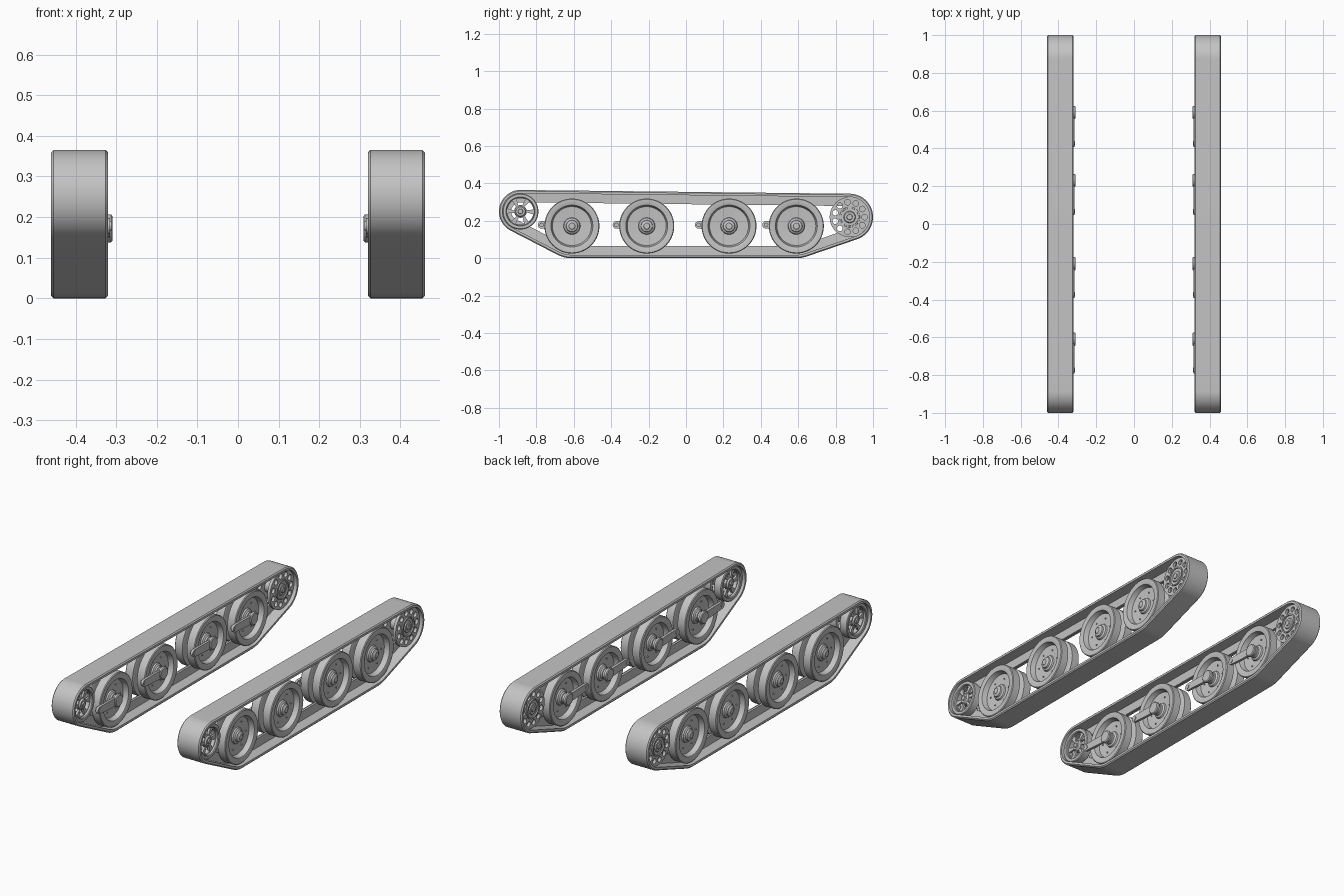
import bpy, bmesh, math
from mathutils import Matrix, Vector

cube = bpy.data.objects.get("Cube")
if cube:
    bpy.data.objects.remove(cube, do_unlink=True)

grey = bpy.data.materials.new("steel_grey")
grey.use_nodes = True
COLOUR = (0.55, 0.55, 0.55, 1)
grey.diffuse_color = COLOUR
grey.node_tree.nodes["Principled BSDF"].inputs["Base Color"].default_value = COLOUR

MID = 0.39                      # centre plane of one track
WHEELS = (-0.61, -0.21, 0.23, 0.59)
WHEEL_Z = 0.172
IDLER = (-0.885, 0.25)
SPROCKET = (0.875, 0.22)
# circles that the belt is stretched around: y, z, radius
SUPPORTS = [(*IDLER, 0.115), (*SPROCKET, 0.125),
            (WHEELS[0], WHEEL_Z, 0.172), (WHEELS[-1], WHEEL_Z, 0.172)]


def finish(name, mesh):
    """Shade a mesh and mirror it to the other side."""
    mesh.materials.clear()
    mesh.materials.append(grey)
    for p in mesh.polygons:
        p.use_smooth = True
    mesh.set_sharp_from_angle(angle=math.radians(30))
    obj = bpy.data.objects.new(name, mesh)
    bpy.context.collection.objects.link(obj)
    obj.modifiers.new("other_side", 'MIRROR').use_mirror_merge = False
    return obj


def skin(name, rings, closed_section):
    """Join equal rings of points, closing the loop around."""
    bm = bmesh.new()
    rows = [[bm.verts.new(p) for p in ring] for ring in rings]
    n = len(rows[0])
    for a, b in zip(rows, rows[1:] + rows[:1]):
        for i in range(n if closed_section else n - 1):
            j = (i + 1) % n
            bm.faces.new((a[i], a[j], b[j], b[i]))
    bmesh.ops.remove_doubles(bm, verts=bm.verts, dist=1e-5)
    bmesh.ops.recalc_face_normals(bm, faces=bm.faces)
    mesh = bpy.data.meshes.new(name)
    bm.to_mesh(mesh)
    bm.free()
    return finish(name, mesh)


def lathe(name, profile, centre, sides=48, closed=False):
    """Turn a (x, radius) profile around an axle at (y, z)."""
    rings = []
    for k in range(sides):
        t = math.tau * k / sides
        rings.append([(MID + x, centre[0] + r * math.cos(t), centre[1] + r * math.sin(t))
                      for x, r in profile])
    return skin(name, rings, closed)


def both_ways(half):
    """Reflect a half profile about the centre plane."""
    return half + [(-x, r) for x, r in reversed(half)]


def hull_loop(section, steps=200):
    """Sweep an (x, inset) section along the belt path."""
    rings = []
    for k in range(steps):
        t = math.tau * (k + 0.5) / steps
        d = Vector((math.cos(t), math.sin(t)))
        y, z, r = max(SUPPORTS, key=lambda c: c[0] * d.x + c[1] * d.y + c[2])
        rings.append([(MID + x, y + (r - i) * d.x, z + (r - i) * d.y) for x, i in section])
    return rings


def arc(cy, cz, r, a0=0.0, a1=math.tau, n=24):
    return [(cy + r * math.cos(a0 + (a1 - a0) * k / n),
             cz + r * math.sin(a0 + (a1 - a0) * k / n)) for k in range(n)]


def plate(name, outlines, x, half):
    """Filled outline with holes, in the side plane."""
    curve = bpy.data.curves.new(name, 'CURVE')
    curve.dimensions, curve.fill_mode, curve.extrude = '2D', 'BOTH', half
    for pts in outlines:
        s = curve.splines.new('POLY')
        s.points.add(len(pts) - 1)
        for p, (y, z) in zip(s.points, pts):
            p.co = (y, z, 0, 1)
        s.use_cyclic_u = True
    tmp = bpy.data.objects.new(name + "_outline", curve)
    bpy.context.collection.objects.link(tmp)
    deps = bpy.context.evaluated_depsgraph_get()
    mesh = bpy.data.meshes.new_from_object(tmp.evaluated_get(deps))
    bpy.data.objects.remove(tmp, do_unlink=True)
    turn = Matrix(((0, 0, 1, MID + x), (1, 0, 0, 0), (0, 1, 0, 0), (0, 0, 0, 1)))
    mesh.transform(turn)
    return finish(name, mesh)


# belt with softened edges, and the guide ridge along its inside
skin("track_belt", hull_loop([(-0.07, 0.006), (-0.064, 0), (0.064, 0), (0.07, 0.006),
                              (0.07, 0.018), (-0.07, 0.018)]), True)
skin("guide_ridge", hull_loop([(-0.008, 0.016), (0.008, 0.016),
                               (0.006, 0.066), (-0.006, 0.066)]), True)

# twin road wheels: hub cap, dished disc, rim, gap for the ridge
wheel = both_ways([(0.058, 0), (0.058, 0.016), (0.054, 0.019), (0.05, 0.03), (0.042, 0.032),
                   (0.036, 0.042), (0.028, 0.045), (0.032, 0.104), (0.06, 0.112),
                   (0.062, 0.116), (0.062, 0.143), (0.058, 0.147), (0.014, 0.147),
                   (0.012, 0.143), (0.012, 0.1)])
for i, y in enumerate(WHEELS, 1):
    centre = (y, WHEEL_Z)
    lathe(f"road_wheel_{i}", wheel, centre, 64)
    for k in range(6):
        t = math.tau * k / 6
        spot = (y + 0.075 * math.cos(t), WHEEL_Z + 0.075 * math.sin(t))
        lathe(f"wheel_bolt_{i}_{k + 1}", both_ways([(0.035, 0), (0.035, 0.004), (0.028, 0.004)]),
              spot, 8)
    # swing arm on the inner side, with its axle boss and end pin
    end = (y - 0.162, WHEEL_Z + 0.006)
    q = math.pi / 2
    plate(f"swing_arm_{i}", [arc(*centre, 0.024, -q, q, 12) + arc(*end, 0.02, q, 3 * q, 12)],
          -0.068, 0.007)
    lathe(f"axle_boss_{i}", [(-0.081, 0), (-0.081, 0.03), (-0.077, 0.035),
                             (-0.066, 0.035), (-0.066, 0.026), (-0.03, 0.026)], centre, 32)
    lathe(f"arm_pin_{i}", [(-0.078, 0), (-0.078, 0.012), (-0.052, 0.012), (-0.052, 0)], end, 16)

# front idler: two spoked discs with raised rims around a hub
windows = []
for k in range(6):
    a = math.tau * k / 6 + math.radians(30)
    w = math.radians(22)
    windows.append(arc(*IDLER, 0.07, a - w, a + w, 8) + arc(*IDLER, 0.034, a + w, a - w, 8))
for side, label in ((1, "outer"), (-1, "inner")):
    plate(f"idler_spokes_{label}", [arc(*IDLER, 0.08, n=48)] + windows, side * 0.035, 0.006)
    lathe(f"idler_rim_{label}", [(side * x, r) for x, r in
                                 ((0.012, 0.074), (0.012, 0.096), (0.052, 0.096),
                                  (0.056, 0.092), (0.056, 0.078), (0.052, 0.074))],
          IDLER, closed=True)
lathe("idler_hub", both_ways([(0.056, 0), (0.056, 0.012), (0.05, 0.014), (0.05, 0.024),
                              (0.042, 0.03)]), IDLER, 32)

# rear sprocket: two discs pierced by a ring of holes
holes = []
for k in range(11):
    t = math.tau * k / 11
    holes.append(arc(SPROCKET[0] + 0.08 * math.cos(t), SPROCKET[1] + 0.08 * math.sin(t),
                     0.015, n=16))
for side, label in ((1, "outer"), (-1, "inner")):
    plate(f"sprocket_disc_{label}", [arc(*SPROCKET, 0.107, n=48)] + holes, side * 0.042, 0.008)
    lathe(f"sprocket_collar_{label}", [(side * x, r) for x, r in
                                       ((0.04, 0.045), (0.04, 0.056), (0.056, 0.054),
                                        (0.056, 0.047))], SPROCKET, closed=True)
lathe("sprocket_hub", both_ways([(0.06, 0), (0.06, 0.014), (0.055, 0.016), (0.055, 0.028),
                                 (0.05, 0.032), (0.04, 0.034)]), SPROCKET, 32)
